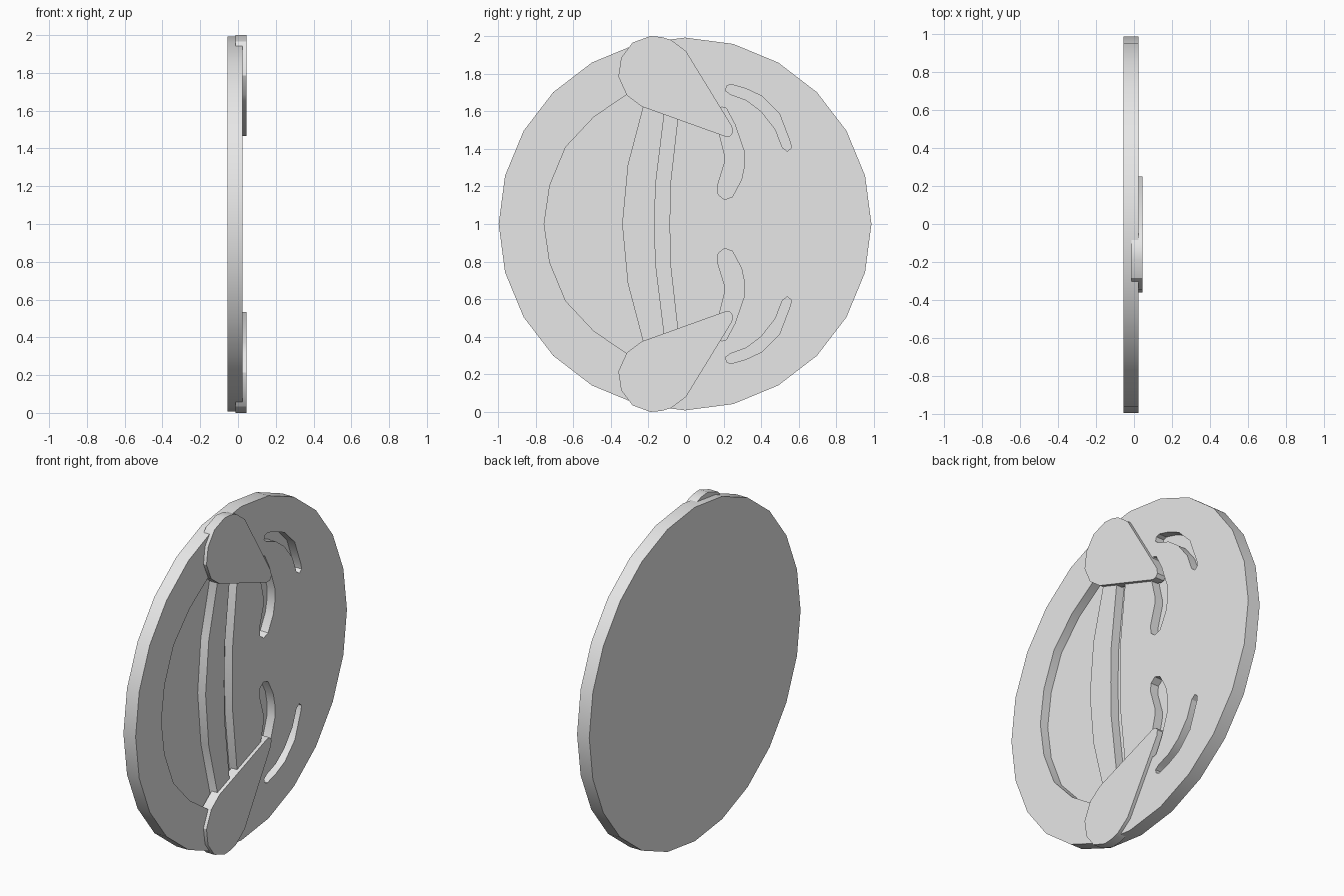
import bpy, bmesh, math

cube = bpy.data.objects.get("Cube")
if cube:
    bpy.data.objects.remove(cube, do_unlink=True)

BACK, FLOOR, TEAR_BACK, FACE, TEAR_TOP = -0.055, -0.027, -0.012, 0.025, 0.045

grey = bpy.data.materials.new("light grey")
grey.use_nodes = True
grey.diffuse_color = (0.8, 0.8, 0.8, 1)
grey.node_tree.nodes["Principled BSDF"].inputs["Base Color"].default_value = (0.8, 0.8, 0.8, 1)


def prism(name, outlines, x0, x1):
    """Extrude closed (y, z) outlines along x into one object."""
    bm = bmesh.new()
    for pts in outlines:
        face = bm.faces.new([bm.verts.new((x0, y, z)) for y, z in pts])
        top = bmesh.ops.extrude_face_region(bm, geom=[face])["geom"]
        verts = [v for v in top if isinstance(v, bmesh.types.BMVert)]
        bmesh.ops.translate(bm, verts=verts, vec=(x1 - x0, 0, 0))
    bmesh.ops.recalc_face_normals(bm, faces=bm.faces)
    mesh = bpy.data.meshes.new(name)
    bm.to_mesh(mesh)
    bm.free()
    mesh.materials.append(grey)
    obj = bpy.data.objects.new(name, mesh)
    bpy.context.collection.objects.link(obj)
    return obj


def flip(pts):
    """Mirror an outline about mid height."""
    return [(y, 2 - z) for y, z in reversed(pts)]


def symmetric(half):
    """Close an upper half outline with its mirror image."""
    return half + [p for p in flip(half) if abs(p[1] - 1) > 1e-4]


# Outlines of the carved features, as (y, z)
open_mouth = symmetric([(-.755, 1), (-.725, 1.205), (-.64, 1.41), (-.49, 1.57),
                        (-.32, 1.685), (-.24, 1.72), (-.222, 1.65), (-.31, 1.315), (-.34, 1)])
lip_gap = symmetric([(-.165, 1), (-.163, 1.2), (-.115, 1.59), (-.105, 1.63),
                     (-.035, 1.6), (-.045, 1.555), (-.085, 1.2), (-.087, 1)])
eye = [(.17, 1.6), (.19, 1.623), (.215, 1.615), (.26, 1.53), (.31, 1.385), (.31, 1.305),
       (.295, 1.235), (.247, 1.145), (.205, 1.13), (.172, 1.155), (.168, 1.205),
       (.205, 1.325), (.205, 1.37), (.18, 1.47)]
brow = [(.21, 1.71), (.217, 1.735), (.24, 1.743), (.32, 1.72), (.405, 1.68), (.497, 1.588),
        (.556, 1.433), (.56, 1.405), (.54, 1.387), (.513, 1.407), (.476, 1.503),
        (.4, 1.6), (.32, 1.66), (.237, 1.69)]
tear = [(-.19, 2), (-.285, 1.965), (-.345, 1.885), (-.36, 1.785), (-.315, 1.685),
        (-.235, 1.625), (.21, 1.465), (.235, 1.467), (.25, 1.487), (.245, 1.52),
        (0, 1.92), (-.08, 1.98), (-.13, 1.995)]

# Round face with the features carved into its front
circle = [(-.005 + .992 * math.cos(math.tau * i / 24), 1 + .992 * math.sin(math.tau * i / 24))
          for i in range(24)]
face_disc = prism("face_disc", [circle], BACK, FACE)
cutter = prism("feature_cutter", [open_mouth, lip_gap, eye, flip(eye), brow, flip(brow)],
               FLOOR, FACE + 0.1)
cutter.hide_render = True
cut = face_disc.modifiers.new("carve", "BOOLEAN")
cut.operation, cut.solver, cut.object = "DIFFERENCE", "EXACT", cutter
bpy.context.view_layer.objects.active = face_disc
bpy.ops.object.modifier_apply(modifier=cut.name)
bpy.data.objects.remove(cutter, do_unlink=True)

# Raised tear drops at both cheeks
tears = [prism("left_tear" if i else "right_tear", [pts], TEAR_BACK, TEAR_TOP)
         for i, pts in enumerate((tear, flip(tear)))]

# Smooth the round rims, keep the carved edges sharp
bpy.ops.object.select_all(action="DESELECT")
for obj in [face_disc] + tears:
    obj.select_set(True)
bpy.context.view_layer.objects.active = face_disc
bpy.ops.object.shade_smooth_by_angle(angle=math.radians(30))
